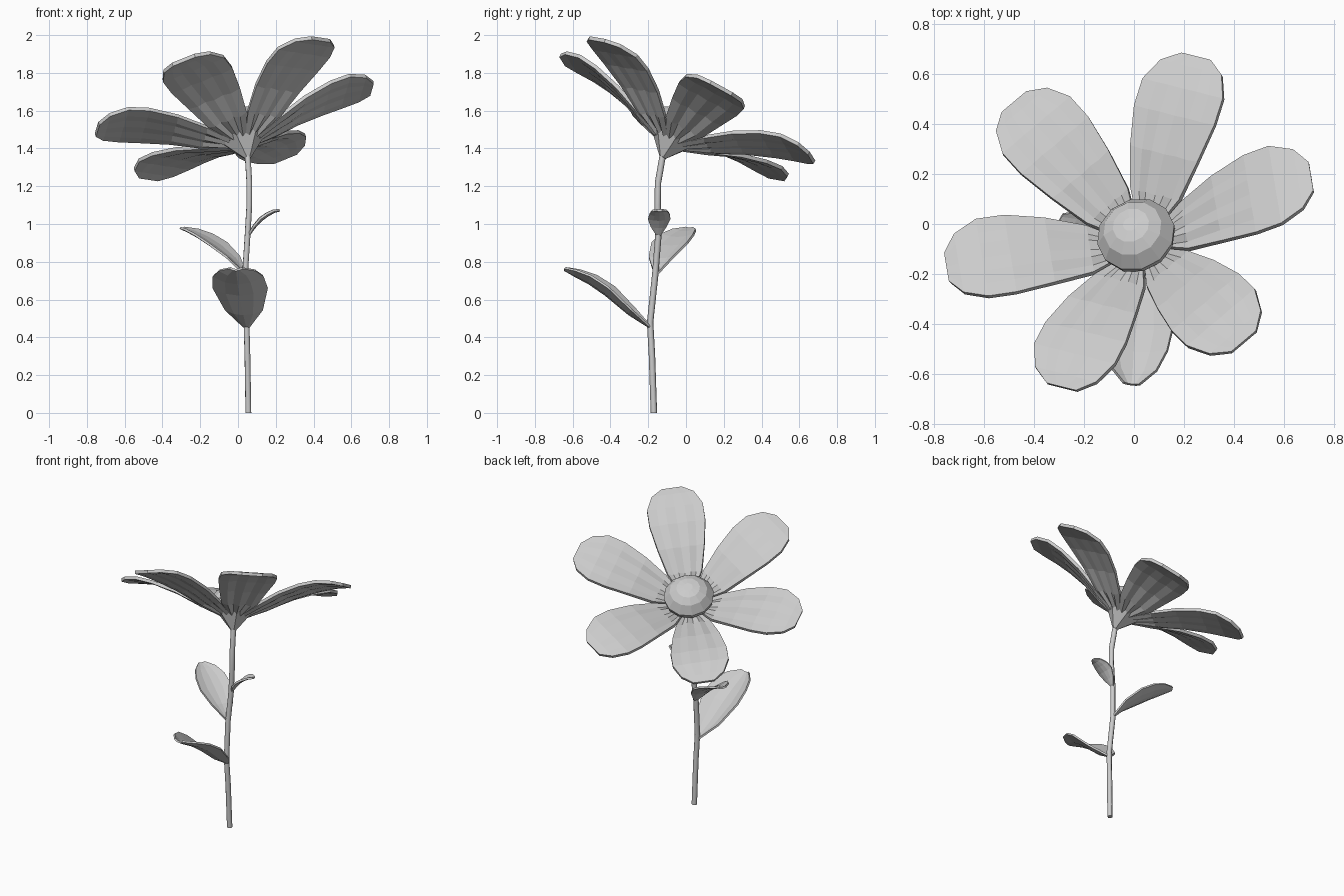
import bpy
from math import cos, sin, tau
from mathutils import Matrix, Vector

cube = bpy.data.objects.get("Cube")
if cube:
    bpy.data.objects.remove(cube, do_unlink=True)

grey = bpy.data.materials.new("plain grey")
grey.use_nodes = True
grey.diffuse_color = (0.6, 0.6, 0.6, 1)
grey.node_tree.nodes["Principled BSDF"].inputs["Base Color"].default_value = (0.6, 0.6, 0.6, 1)


def add_mesh(name, verts, faces, matrix=None, thickness=0):
    mesh = bpy.data.meshes.new(name)
    mesh.from_pydata(verts, [], faces)
    if matrix:
        mesh.transform(matrix)
    mesh.materials.append(grey)
    obj = bpy.data.objects.new(name, mesh)
    bpy.context.collection.objects.link(obj)
    if thickness:
        mod = obj.modifiers.new("thickness", "SOLIDIFY")
        mod.thickness = thickness
        mod.offset = 0
    return obj


def grid_faces(rows, cols):
    return [(r * cols + c, r * cols + c + 1, (r + 1) * cols + c + 1, (r + 1) * cols + c)
            for r in range(rows - 1) for c in range(cols - 1)]


def lathe(name, profile, sides, matrix):
    """Closed solid turned from (radius, height) pairs."""
    verts = [(r * cos(tau * i / sides), r * sin(tau * i / sides), h)
             for r, h in profile for i in range(sides)]
    faces = [(k * sides + i, k * sides + (i + 1) % sides,
              (k + 1) * sides + (i + 1) % sides, (k + 1) * sides + i)
             for k in range(len(profile) - 1) for i in range(sides)]
    faces.append(tuple(reversed(range(sides))))
    faces.append(tuple(range((len(profile) - 1) * sides, len(profile) * sides)))
    return add_mesh(name, verts, faces, matrix)


# Stem
curve = bpy.data.curves.new("stem", "CURVE")
curve.dimensions = "3D"
curve.bevel_depth = 0.017
curve.bevel_resolution = 1
curve.use_fill_caps = True
stem_path = [(0.055, -0.17, 0), (0.05, -0.18, 0.3), (0.045, -0.19, 0.48), (0.037, -0.163, 0.73),
             (0.05, -0.147, 0.93), (0.06, -0.15, 1.1), (0.06, -0.148, 1.22), (0.05, -0.12, 1.38)]
spline = curve.splines.new("POLY")
spline.points.add(len(stem_path) - 1)
for point, co in zip(spline.points, stem_path):
    point.co = (*co, 1)
curve.materials.append(grey)
bpy.context.collection.objects.link(bpy.data.objects.new("stem", curve))

# Tilted frame of the flower head
axis = Vector((-0.24, 0.44, 0.87)).normalized()
x_dir = Vector((0.73, 0.185, 0.115))
x_dir = (x_dir - axis * x_dir.dot(axis)).normalized()
y_dir = axis.cross(x_dir)
head = Matrix.Translation((0.05, -0.12, 1.36)) @ Matrix((x_dir, y_dir, axis)).transposed().to_4x4()

lathe("calyx", [(0.018, -0.01), (0.13, 0.115)], 6, head)
lathe("flower_centre", [(0.11, 0.11), (0.155, 0.15), (0.16, 0.18), (0.12, 0.235),
                        (0.075, 0.262), (0.03, 0.272)], 12, head)

# Petals: (radius, height, half width) along the length, pleated across
petal_rows = [(0.08, 0.1, 0.045), (0.2, 0.15, 0.11), (0.35, 0.22, 0.15), (0.5, 0.27, 0.178),
              (0.61, 0.293, 0.178), (0.705, 0.295, 0.135), (0.757, 0.288, 0.065)]
pleats = [(-1, 0), (-0.65, 1), (-0.35, 0), (0, 1), (0.35, 0), (0.65, 1), (1, 0)]
petal_verts = []
for r, h, w in petal_rows:
    depth = 0.016 * (1 - r / 0.76)
    petal_verts += [(r, w * c, h - depth * lift) for c, lift in pleats]
for i in range(6):
    add_mesh(f"petal_{i + 1}", petal_verts, grid_faces(len(petal_rows), len(pleats)),
             head @ Matrix.Rotation(i * tau / 6, 4, "Z"), 0.02)

# Leaves: a curved midrib with a cupped cross-section
leaf_widths = [0.1, 0.68, 1, 0.92, 0.66, 0.22]


def leaf(name, path, half_width, cup):
    path = [Vector(p) for p in path]
    run = path[-1] - path[0]
    side = Vector((-run.y, run.x, 0)).normalized()
    verts = []
    for i, (p, k) in enumerate(zip(path, leaf_widths)):
        along = path[min(i + 1, len(path) - 1)] - path[max(i - 1, 0)]
        up = along.cross(side).normalized()
        w = half_width * k
        verts += [p + side * (w * c) + up * (cup * w * (c * c - 0.5))
                  for c in (-1, -0.5, 0, 0.5, 1)]
    add_mesh(name, verts, grid_faces(len(path), 5), None, 0.012)


leaf("front_leaf", [(0.045, -0.19, 0.455), (0.03, -0.29, 0.535), (0.01, -0.41, 0.645),
                    (0, -0.5, 0.705), (-0.005, -0.58, 0.74), (-0.01, -0.64, 0.762)], 0.145, 0.35)
leaf("right_leaf", [(0.037, -0.16, 0.735), (-0.03, -0.13, 0.82), (-0.115, -0.085, 0.89),
                    (-0.185, -0.045, 0.935), (-0.245, -0.01, 0.963), (-0.295, 0.02, 0.978)], 0.108, 0.2)
leaf("left_leaf", [(0.052, -0.145, 0.935), (0.085, -0.145, 0.985), (0.12, -0.142, 1.025),
                   (0.155, -0.14, 1.05), (0.19, -0.14, 1.068), (0.22, -0.14, 1.073)], 0.058, 0.2)
